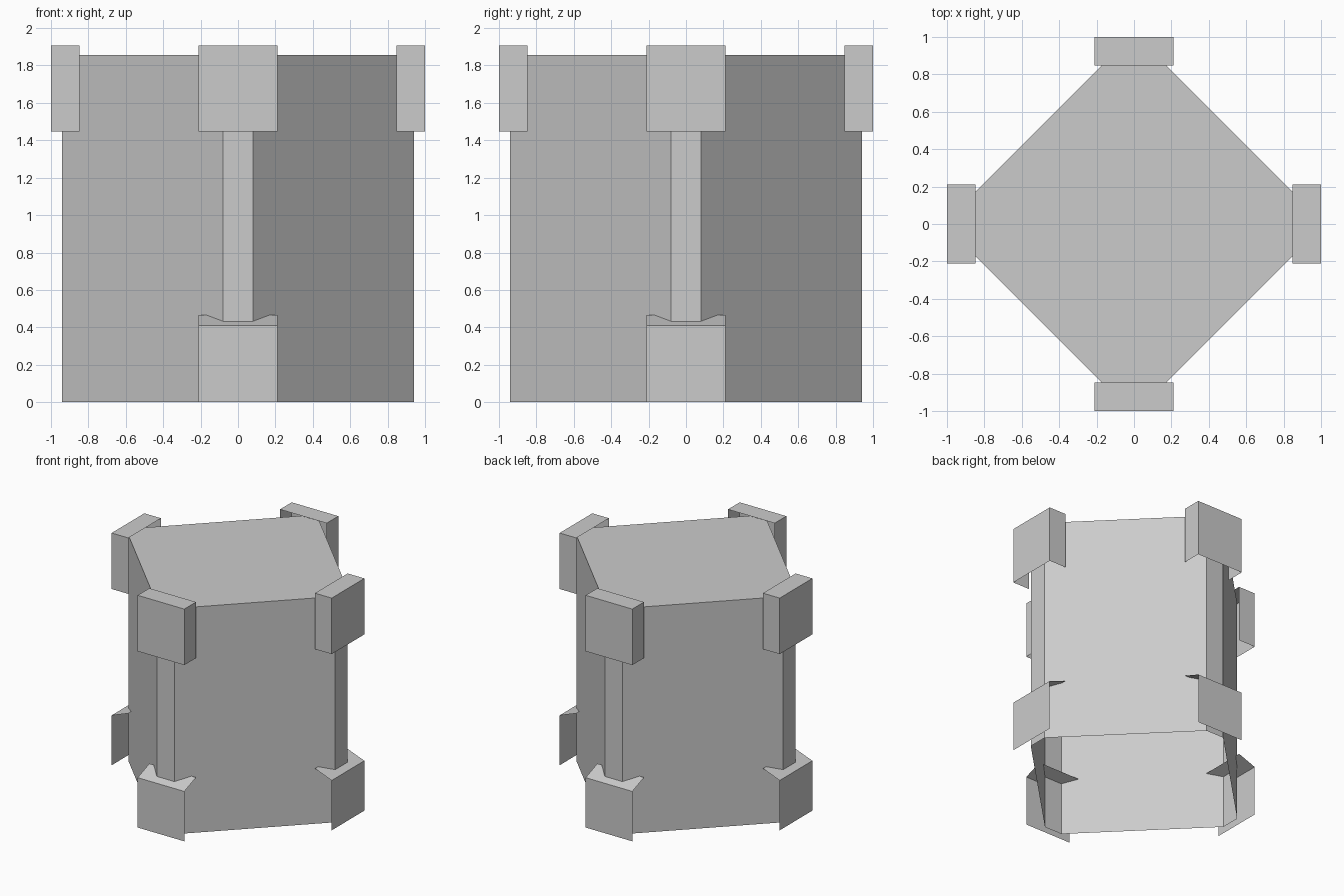
import bpy
import math
from mathutils import Matrix

if "Cube" in bpy.data.objects:
    bpy.data.objects.remove(bpy.data.objects["Cube"])

grey = bpy.data.materials.new("plain grey")
grey.diffuse_color = (0.6, 0.6, 0.6, 1)
grey.use_nodes = True
grey.node_tree.nodes["Principled BSDF"].inputs["Base Color"].default_value = grey.diffuse_color


def add_object(name, verts, faces):
    mesh = bpy.data.meshes.new(name)
    mesh.from_pydata(verts, [], faces)
    mesh.materials.append(grey)
    obj = bpy.data.objects.new(name, mesh)
    bpy.context.collection.objects.link(obj)
    return obj


# Body: square turned on its corner with cut corners, open underneath
FLAT, HALF, TOP = 0.94, 0.08, 1.855
ring = []
for i in range(4):
    turn = Matrix.Rotation(i * math.pi / 2, 3, 'Z')
    ring += [tuple(turn @ p) for p in (
        Matrix.Identity(3) @ v for v in
        (Matrix.Identity(3).col[0] * FLAT - Matrix.Identity(3).col[1] * HALF,
         Matrix.Identity(3).col[0] * FLAT + Matrix.Identity(3).col[1] * HALF))]
n = len(ring)
verts = [(x, y, 0) for x, y, _ in ring] + [(x, y, TOP) for x, y, _ in ring]
faces = [(i, (i + 1) % n, n + (i + 1) % n, n + i) for i in range(n)]
faces.append(tuple(range(n, 2 * n)))
add_object("body", verts, faces)

# Corner guards on the four cut corners
W, OUT, IN = 0.212, -1.0, -0.848
for i, side in enumerate(("front", "right", "back", "left")):
    turn = Matrix.Rotation(i * math.pi / 2, 4, 'Z')

    # Upper guard: outer plate, two sides and a lid
    z0, z1 = 1.448, 1.908
    upper = add_object(
        side + "_upper_guard",
        [(x, y, z) for z in (z0, z1)
         for x, y in ((-W, IN), (-W, OUT), (W, OUT), (W, IN))],
        [(0, 1, 5, 4), (1, 2, 6, 5), (2, 3, 7, 6), (4, 5, 6, 7)])
    upper.data.transform(turn)

    # Lower guard: outer plate with a sloping lid, open sides
    lower = add_object(
        side + "_lower_guard",
        [(x, y, z) for y, z in ((OUT, 0), (OUT, 0.41), (IN, 0.467))
         for x in (-W, W)],
        [(0, 1, 3, 2), (2, 3, 5, 4)])
    lower.data.transform(turn)
